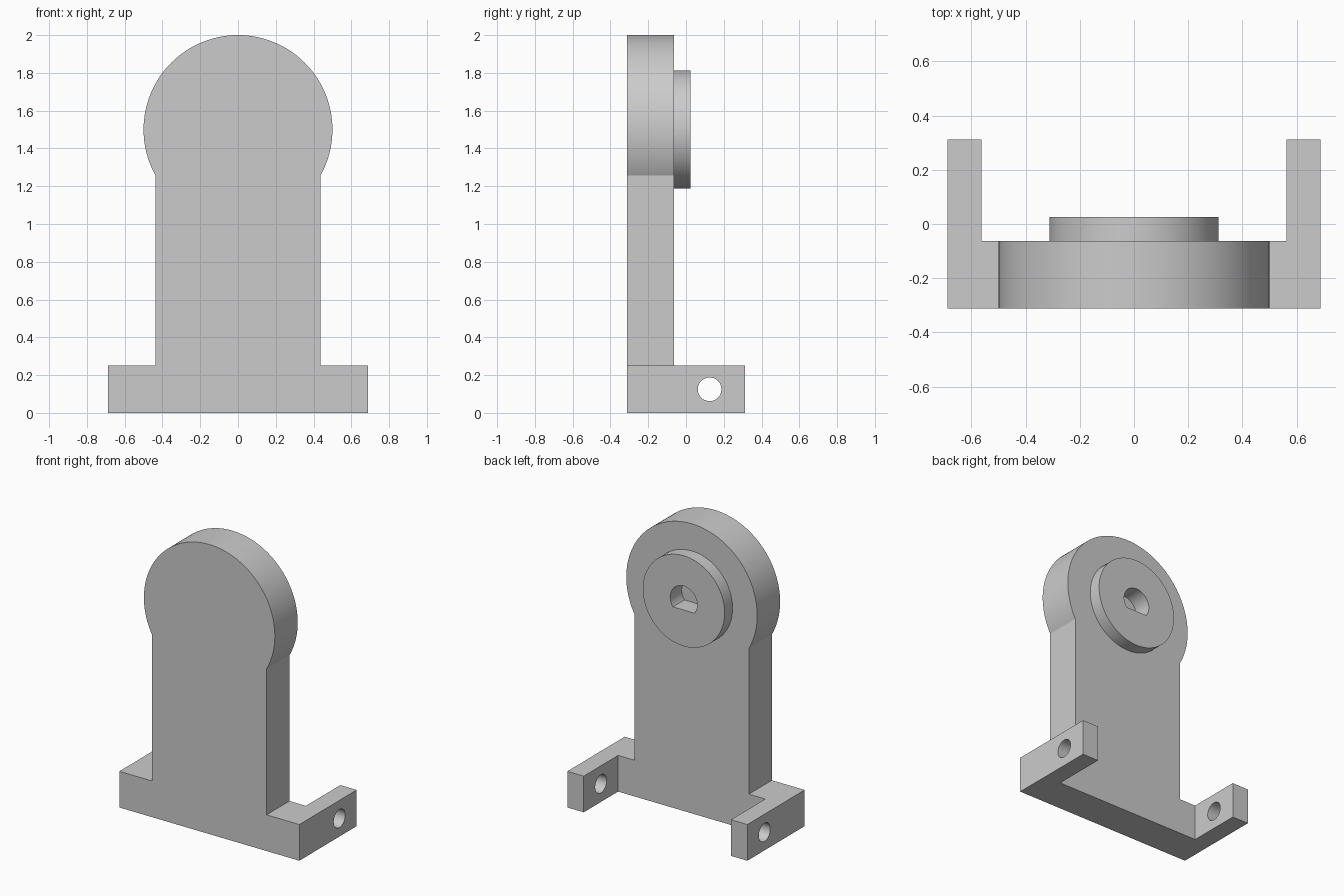
import bpy, bmesh
from math import sin, cos, pi, atan2, sqrt, radians

cube = bpy.data.objects.get("Cube")
if cube:
    bpy.data.objects.remove(cube, do_unlink=True)

# Shared dimensions
FRONT, PLATE_BACK, ARM_BACK, BOSS_BACK = -0.3125, -0.0625, 0.3125, 0.025
FOOT_W, FOOT_H, ARM_IN = 0.6875, 0.25, 0.5625
NECK_W, HEAD_R, HEAD_Z = 0.4375, 0.5, 1.5
BOSS_R, SHAFT_R, SHAFT_FLAT, SHAFT_DEPTH = 0.3125, 0.103, 0.0625, 0.125
PIN_R, PIN_Y, PIN_Z = 0.0625, 0.125, 0.125

grey = bpy.data.materials.new("plain grey")
grey.use_nodes = True
colour = (0.6, 0.6, 0.6, 1)
grey.diffuse_color = colour
grey.node_tree.nodes["Principled BSDF"].inputs["Base Color"].default_value = colour


def arc(cy, cz, r, start, end, steps):
    """Points along an arc, both ends included."""
    angles = [start + (end - start) * i / steps for i in range(steps + 1)]
    return [(cy + r * cos(a), cz + r * sin(a)) for a in angles]


def prism(name, outline, lo, hi, axis="y"):
    """Extrude a closed outline from lo to hi along x or y."""
    bm = bmesh.new()
    place = (lambda u, v: (u, lo, v)) if axis == "y" else (lambda u, v: (lo, u, v))
    face = bm.faces.new([bm.verts.new(place(u, v)) for u, v in outline])
    out = bmesh.ops.extrude_face_region(bm, geom=[face])
    moved = [g for g in out["geom"] if isinstance(g, bmesh.types.BMVert)]
    shift = (0, hi - lo, 0) if axis == "y" else (hi - lo, 0, 0)
    bmesh.ops.translate(bm, verts=moved, vec=shift)
    bmesh.ops.recalc_face_normals(bm, faces=bm.faces)
    mesh = bpy.data.meshes.new(name)
    bm.to_mesh(mesh)
    bm.free()
    mesh.materials.append(grey)
    obj = bpy.data.objects.new(name, mesh)
    bpy.context.collection.objects.link(obj)
    return obj


def combine(target, tool, operation):
    """Bake a boolean into the target and discard the tool."""
    mod = target.modifiers.new(operation.title(), "BOOLEAN")
    mod.operation, mod.solver, mod.object = operation, "EXACT", tool
    graph = bpy.context.evaluated_depsgraph_get()
    baked = bpy.data.meshes.new_from_object(target.evaluated_get(graph))
    target.modifiers.clear()
    target.data = baked
    bpy.data.objects.remove(tool, do_unlink=True)


# Upright plate: wide foot, straight neck, round head
dip = atan2(-sqrt(HEAD_R ** 2 - NECK_W ** 2), NECK_W)
outline = [(-NECK_W, FOOT_H), (-FOOT_W, FOOT_H), (-FOOT_W, 0),
           (FOOT_W, 0), (FOOT_W, FOOT_H), (NECK_W, FOOT_H)]
outline += arc(0, HEAD_Z, HEAD_R, dip, pi - dip, 96)
bracket = prism("bracket", outline, FRONT, PLATE_BACK)

# Arms reaching back from both ends of the foot, each with a pin hole
for side in (-1, 1):
    lo, hi = sorted((side * ARM_IN, side * FOOT_W))
    box = [(-0.2, 0), (ARM_BACK, 0), (ARM_BACK, FOOT_H), (-0.2, FOOT_H)]
    arm = prism("arm", box, lo, hi, "x")
    hole = arc(PIN_Y, PIN_Z, PIN_R, 0, 2 * pi, 48)[:-1]
    combine(arm, prism("pin_hole", hole, lo - 0.1, hi + 0.1, "x"), "DIFFERENCE")
    combine(bracket, arm, "UNION")

# Round boss on the back of the head
disc = arc(0, HEAD_Z, BOSS_R, 0, 2 * pi, 80)[:-1]
combine(bracket, prism("boss", disc, PLATE_BACK - 0.05, BOSS_BACK), "UNION")

# Blind D-shaped shaft socket, flat side down
low = atan2(-SHAFT_FLAT, sqrt(SHAFT_R ** 2 - SHAFT_FLAT ** 2))
d_shape = arc(0, HEAD_Z, SHAFT_R, low, pi - low, 40)
socket = prism("shaft_socket", d_shape, BOSS_BACK - SHAFT_DEPTH, BOSS_BACK + 0.1)
combine(bracket, socket, "DIFFERENCE")

# Merge coplanar leftovers, then smooth the round walls only
bm = bmesh.new()
bm.from_mesh(bracket.data)
bmesh.ops.remove_doubles(bm, verts=bm.verts, dist=0.0001)
bmesh.ops.dissolve_limit(bm, angle_limit=radians(0.5), verts=bm.verts, edges=bm.edges)
bm.to_mesh(bracket.data)
bm.free()
bpy.ops.object.select_all(action="DESELECT")
bracket.select_set(True)
bpy.context.view_layer.objects.active = bracket
bpy.ops.object.shade_smooth_by_angle(angle=radians(20))
